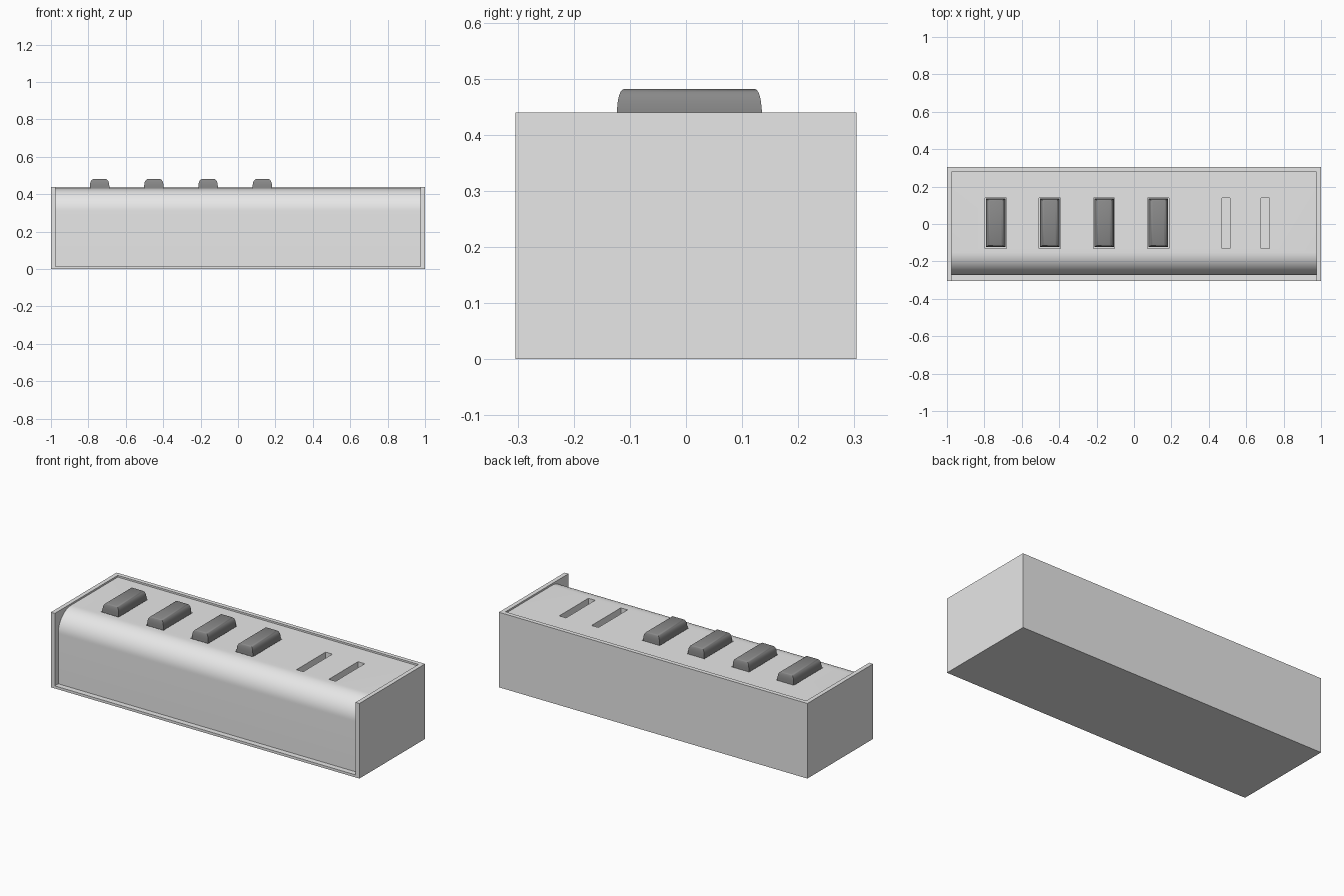
import bpy, bmesh, math

if "Cube" in bpy.data.objects:
    bpy.data.objects.remove(bpy.data.objects["Cube"], do_unlink=True)


def material(name, v):
    m = bpy.data.materials.new(name)
    m.use_nodes = True
    m.diffuse_color = (v, v, v, 1)
    m.node_tree.nodes["Principled BSDF"].inputs["Base Color"].default_value = (v, v, v, 1)
    return m


light_grey = material("light grey", 0.8)
dark_grey = material("dark grey", 0.25)


def finish(name, bm, mat):
    bmesh.ops.recalc_face_normals(bm, faces=bm.faces)
    me = bpy.data.meshes.new(name)
    bm.to_mesh(me)
    bm.free()
    me.materials.append(mat)
    ob = bpy.data.objects.new(name, me)
    bpy.context.collection.objects.link(ob)
    return ob


def smooth(ob):
    bpy.ops.object.select_all(action="DESELECT")
    ob.select_set(True)
    bpy.context.view_layer.objects.active = ob
    bpy.ops.object.shade_smooth_by_angle(angle=math.radians(35))


def extrude(name, pts, x0, x1, mat):
    """Prism of a (y, z) outline running from x0 to x1."""
    bm = bmesh.new()
    face = bm.faces.new([bm.verts.new((x0, y, z)) for y, z in pts])
    new = bmesh.ops.extrude_face_region(bm, geom=[face])["geom"]
    bmesh.ops.translate(bm, vec=(x1 - x0, 0, 0),
                        verts=[v for v in new if isinstance(v, bmesh.types.BMVert)])
    return finish(name, bm, mat)


def box(name, x0, x1, y0, y1, z0, z1, mat=light_grey):
    return extrude(name, [(y0, z0), (y1, z0), (y1, z1), (y0, z1)], x0, x1, mat)


DEPTH, HEIGHT, WALL, LIP = 0.304, 0.44, 0.025, 0.015
INNER = 1 - WALL
FRONT, BACK, TOP, R = -0.272, DEPTH - WALL, 0.43, 0.12

# Outer case
box("left_end_panel", INNER, 1, -DEPTH, DEPTH, 0, HEIGHT)
box("right_end_panel", -1, -INNER, -DEPTH, DEPTH, 0, HEIGHT)
box("back_panel", -INNER, INNER, BACK, DEPTH, 0, HEIGHT)
box("base_panel", -INNER, INNER, -DEPTH, BACK, 0, LIP)

# Inner body with a rounded front top edge
arc = [math.radians(90 * i / 16) for i in range(17)]
outline = [(BACK, TOP), (BACK, LIP), (FRONT, LIP)]
outline += [(FRONT + R - R * math.cos(a), TOP - R + R * math.sin(a)) for a in arc]
body = extrude("body", outline, -INNER, INNER, light_grey)

# Slots cut in the top: four behind the keys, two narrow empty ones
KEYS = [-0.74 + 0.29 * i for i in range(4)]
slots = [(x, 0.057) for x in KEYS] + [(0.492, 0.022), (0.702, 0.022)]
for x, half in slots:
    cutter = box("slot_cutter", x - half, x + half, -0.13, 0.14, TOP - 0.04, TOP + 0.05)
    cutter.hide_render = True
    mod = body.modifiers.new("slot", "BOOLEAN")
    mod.operation, mod.solver, mod.object = "DIFFERENCE", "EXACT", cutter
    bpy.context.view_layer.objects.active = body
    bpy.ops.object.modifier_apply(modifier=mod.name)
    bpy.data.objects.remove(cutter, do_unlink=True)
smooth(body)

# Keys: stacked rectangles (z, half width, half length) rounding in at the top
LEVELS = [(0.39, 0.052, 0.129), (0.445, 0.052, 0.129), (0.46, 0.050, 0.1275),
          (0.469, 0.047, 0.1255), (0.476, 0.042, 0.123), (0.480, 0.037, 0.120),
          (0.482, 0.029, 0.116)]
for i, x in enumerate(KEYS):
    bm = bmesh.new()
    rings = [[bm.verts.new((x + sx * w, 0.006 + sy * l, z))
              for sx, sy in ((-1, -1), (1, -1), (1, 1), (-1, 1))] for z, w, l in LEVELS]
    for lo, hi in zip(rings, rings[1:]):
        for k in range(4):
            n = (k + 1) % 4
            bm.faces.new((lo[k], lo[n], hi[n], hi[k]))
    bm.faces.new(rings[0][::-1])
    bm.faces.new(rings[-1])
    smooth(finish(f"key_{i + 1}", bm, dark_grey))
